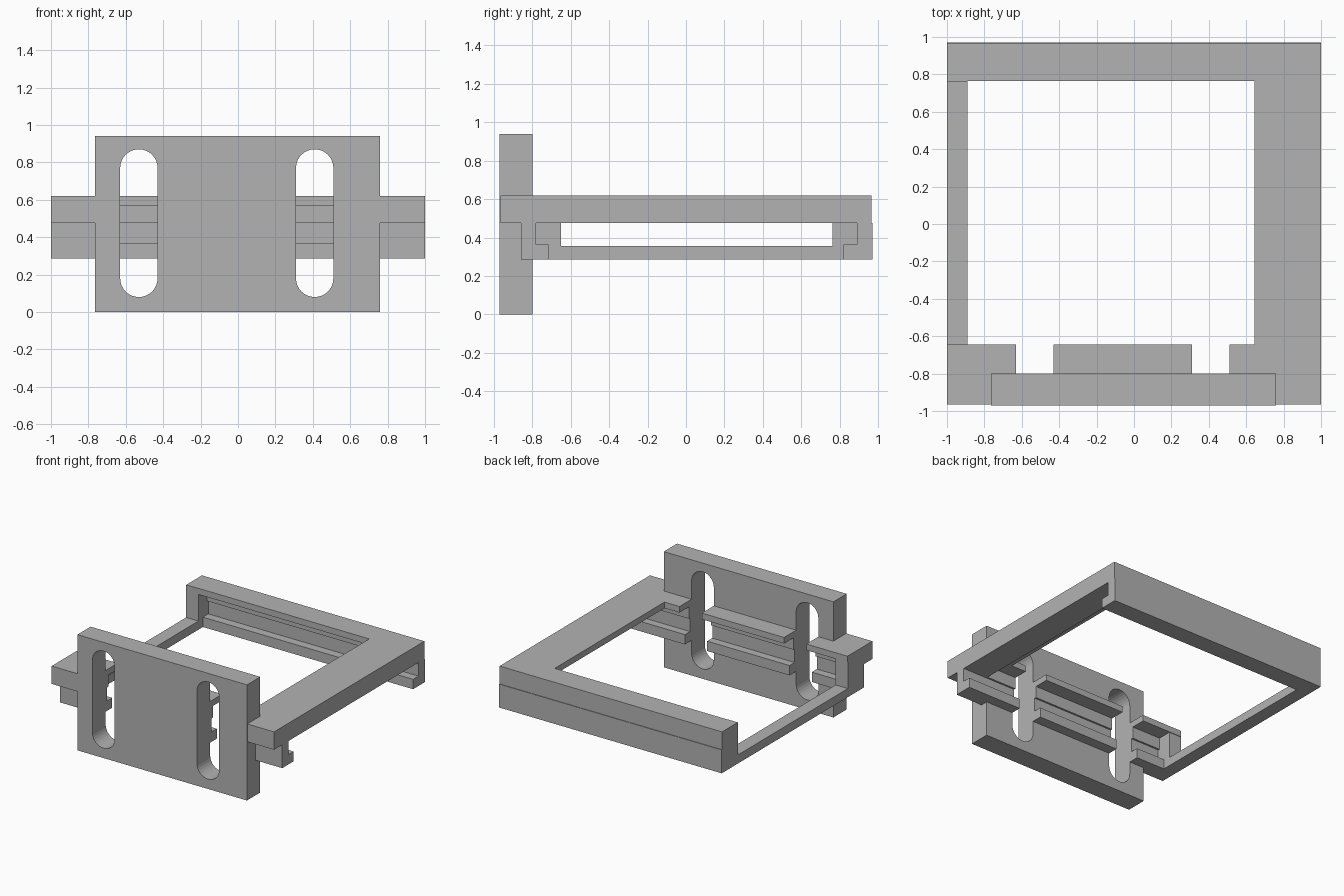
import bpy, bmesh, math

cube = bpy.data.objects.get("Cube")
if cube:
    bpy.data.objects.remove(cube, do_unlink=True)

grey = bpy.data.materials.new("plain grey")
grey.use_nodes = True
colour = (0.45, 0.45, 0.45, 1)
grey.diffuse_color = colour
grey.node_tree.nodes["Principled BSDF"].inputs["Base Color"].default_value = colour


def extrude(name, points, step):
    """Extrude a closed 3D outline along the given step."""
    bm = bmesh.new()
    face = bm.faces.new([bm.verts.new(p) for p in points])
    new = bmesh.ops.extrude_face_region(bm, geom=[face])["geom"]
    verts = [v for v in new if isinstance(v, bmesh.types.BMVert)]
    bmesh.ops.translate(bm, vec=step, verts=verts)
    bmesh.ops.recalc_face_normals(bm, faces=bm.faces)
    mesh = bpy.data.meshes.new(name)
    bm.to_mesh(mesh)
    bm.free()
    mesh.materials.append(grey)
    obj = bpy.data.objects.new(name, mesh)
    bpy.context.scene.collection.objects.link(obj)
    return obj


def box(name, x, y, z):
    outline = [(x[0], y[0], z[0]), (x[1], y[0], z[0]), (x[1], y[1], z[0]), (x[0], y[1], z[0])]
    return extrude(name, outline, (0, 0, z[1] - z[0]))


def rail(name, profile, x0, x1):
    return extrude(name, [(x0, y, z) for y, z in profile], (x1 - x0, 0, 0))


# Levels shared by the frame parts
BASE, LIP, SEAM, ROOF, TOP = 0.285, 0.365, 0.475, 0.57, 0.62
SLOTS, SLOT_R = (-0.53, 0.41), 0.1

# Mounting plate with two rounded vertical slots
plate = box("mounting_plate", (-0.765, 0.76), (-0.97, -0.8), (0, 0.94))
for cx in SLOTS:
    outline = []
    for cz, start in ((0.77, 0), (0.18, math.pi)):
        for i in range(17):
            a = start + math.pi * i / 16
            outline.append((cx + SLOT_R * math.cos(a), -1.1, cz + SLOT_R * math.sin(a)))
    cutter = extrude("slot_cutter", outline, (0, 0.5, 0))
    cutter.hide_render = True
    cutter.hide_viewport = True
    cut = plate.modifiers.new("slot", 'BOOLEAN')
    cut.object = cutter
    cut.solver = 'EXACT'

# Front rail: grooved section in three lengths, interrupted by the slots
front_profile = [(-0.965, TOP), (-0.645, TOP), (-0.645, ROOF), (-0.765, ROOF),
                 (-0.765, SEAM), (-0.78, SEAM), (-0.78, LIP), (-0.715, LIP),
                 (-0.715, BASE), (-0.86, BASE), (-0.86, SEAM), (-0.965, SEAM)]
ends = [-1] + [cx + s * SLOT_R for cx in SLOTS for s in (-1, 1)] + [1]
for i, part in enumerate(("right", "middle", "left")):
    rail("front_rail_" + part, front_profile, ends[2 * i], ends[2 * i + 1])

# Back rail: same grooved section facing forward
back_profile = [(0.765, TOP), (0.965, TOP), (0.965, SEAM), (0.97, SEAM),
                (0.97, BASE), (0.82, BASE), (0.82, LIP), (0.89, LIP),
                (0.89, SEAM), (0.875, SEAM), (0.875, ROOF), (0.765, ROOF)]
rail("back_rail", back_profile, -1, 1)

# Left side: wide top bar, open underneath, with a thinner inner ledge
box("left_top_bar", (0.78, 1), (-0.8, 0.9), (SEAM, TOP))
box("left_inner_ledge", (0.645, 0.78), (-0.7, 0.8), (ROOF, TOP))

# Right side: low strip between two corner posts
side = (-1, -0.89)
box("right_low_strip", side, (-0.8, 0.9), (BASE, 0.355))
box("right_front_post", side, (-0.8, -0.65), (BASE, TOP))
box("right_back_post", side, (0.763, 0.92), (BASE, TOP))
